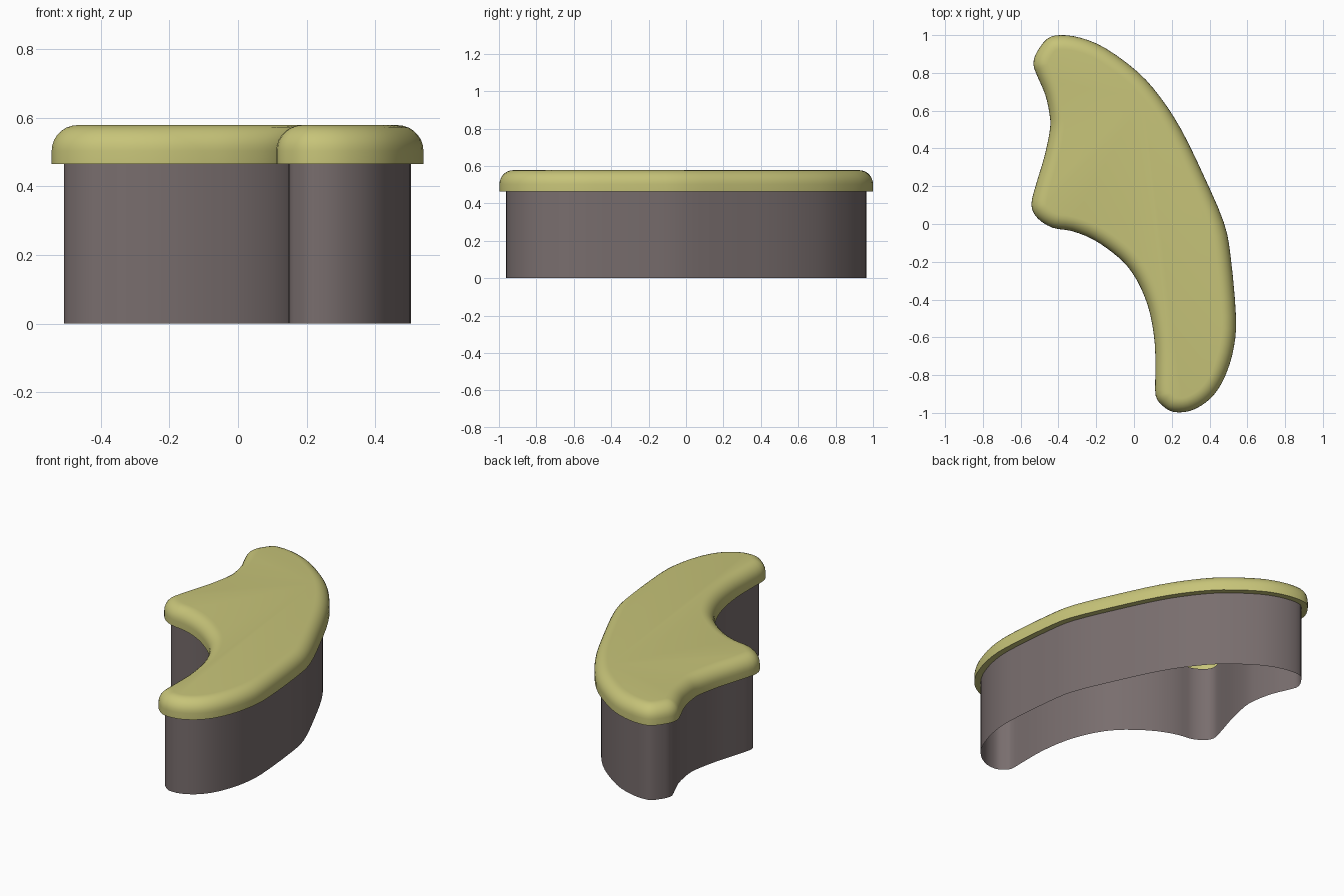
import bpy, bmesh, math
from mathutils import Vector

if "Cube" in bpy.data.objects:
    bpy.data.objects.remove(bpy.data.objects["Cube"])

# Plan outline of the seat, clockwise from the back tip
PTS = [(-.39, 1), (-.28, .985), (-.15, .93), (.02, .805), (.14, .67), (.25, .5),
       (.365, .265), (.475, .01), (.512, -.175), (.54, -.49), (.53, -.645),
       (.495, -.775), (.445, -.875), (.38, -.945), (.295, -.99), (.21, -.995),
       (.155, -.965), (.115, -.91), (.113, -.79), (.11, -.635), (.085, -.475),
       (.037, -.34), (-.03, -.23), (-.115, -.15), (-.22, -.08), (-.33, -.037),
       (-.43, -.02), (-.51, .03), (-.543, .1), (-.52, .205), (-.475, .355),
       (-.445, .5), (-.447, .58), (-.47, .685), (-.515, .79), (-.532, .845),
       (-.517, .905), (-.46, .98)]


def smooth_loop(pts, steps):
    """Closed Catmull-Rom curve through the points."""
    p = [Vector(q) for q in pts]
    n, out = len(p), []
    for i in range(n):
        a, b, c, d = (p[(i + k) % n] for k in (-1, 0, 1, 2))
        for s in range(steps):
            t = s / steps
            out.append(0.5 * (2 * b + (c - a) * t + (2 * a - 5 * b + 4 * c - d) * t * t
                              + (3 * b - a - 3 * c + d) * t ** 3))
    return out


LOOP = smooth_loop(PTS[::-1], 3)      # counter-clockwise


def inset_loop(d):
    n, out = len(LOOP), []
    for i, p in enumerate(LOOP):
        t = (LOOP[(i + 1) % n] - LOOP[i - 1]).normalized()
        out.append(p + Vector((-t.y, t.x)) * d)
    return out


def loft(name, profile, mat, cap):
    """Stack inset copies of the outline following (inset, z) pairs."""
    bm = bmesh.new()
    rings = [[bm.verts.new((p.x, p.y, z)) for p in inset_loop(d)] for d, z in profile]
    n = len(LOOP)
    for a, b in zip(rings, rings[1:]):
        for i in range(n):
            j = (i + 1) % n
            bm.faces.new((a[i], a[j], b[j], b[i]))
    if cap:
        bm.faces.new(rings[-1])
    me = bpy.data.meshes.new(name)
    bm.to_mesh(me)
    bm.free()
    me.materials.append(mat)
    ob = bpy.data.objects.new(name, me)
    bpy.context.collection.objects.link(ob)
    bpy.ops.object.select_all(action='DESELECT')
    ob.select_set(True)
    bpy.context.view_layer.objects.active = ob
    bpy.ops.object.shade_smooth_by_angle(angle=math.radians(40))


def material(name, col):
    m = bpy.data.materials.new(name)
    m.diffuse_color = (*col, 1)
    m.use_nodes = True
    m.node_tree.nodes["Principled BSDF"].inputs["Base Color"].default_value = m.diffuse_color
    return m


olive = material("olive yellow cushion", (.57, .55, .19))
taupe = material("taupe base", (.19, .155, .155))

# Base: open-bottomed wall
loft("base", [(.036, 0), (.036, .465)], taupe, False)

# Cushion: underside lip, short wall, rounded shoulder, flat top
R = .075
shoulder = [(R * (1 - math.cos(k * math.pi / 14)), .503 + R * math.sin(k * math.pi / 14))
            for k in range(8)]
loft("cushion", [(.036, .465), (0, .465)] + shoulder, olive, True)
